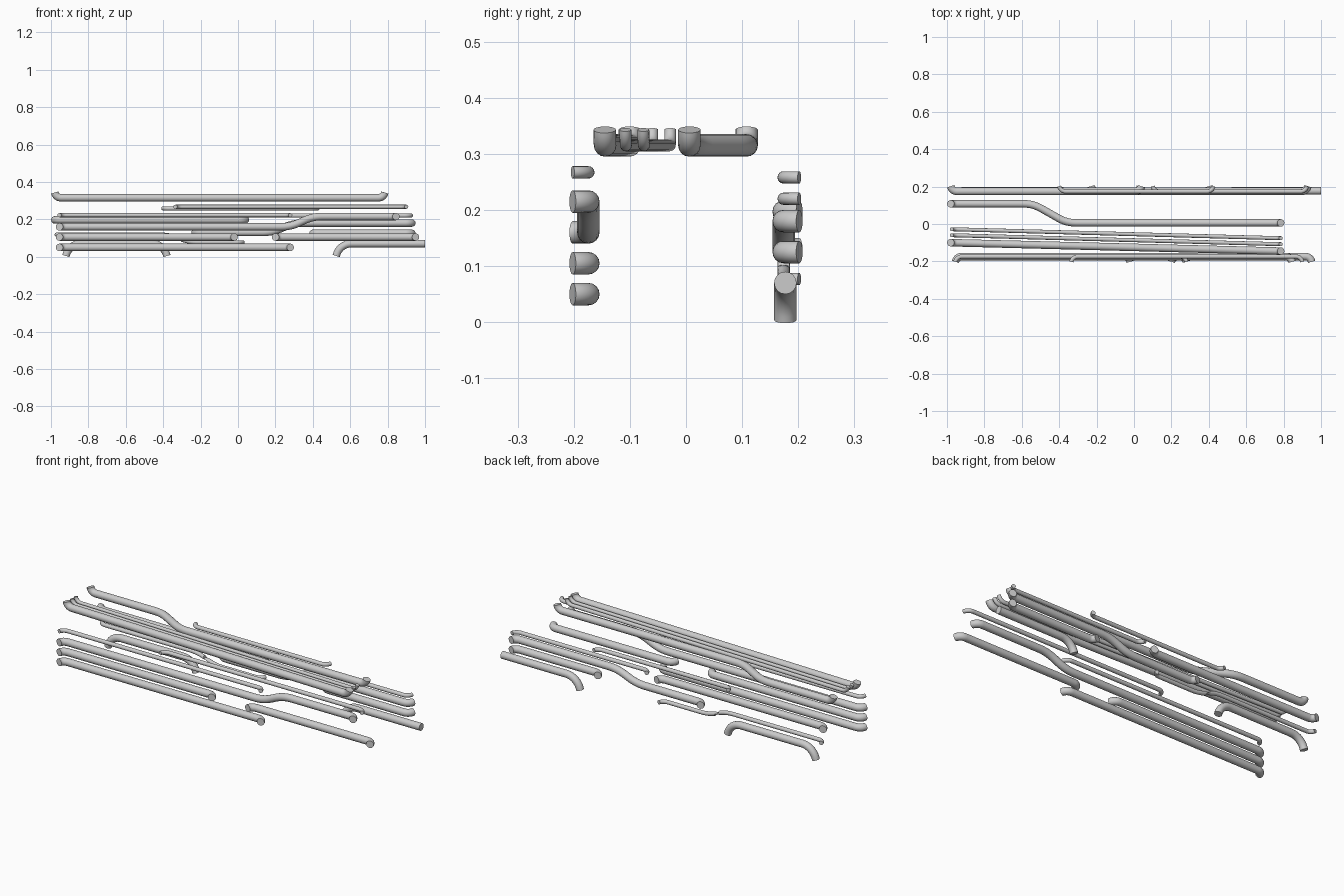
import bpy
import math
from mathutils import Vector

cube = bpy.data.objects.get("Cube")
if cube:
    bpy.data.objects.remove(cube, do_unlink=True)

grey = bpy.data.materials.new("light_grey_metal")
grey.use_nodes = True
GREY = (0.6, 0.6, 0.6, 1)
grey.diffuse_color = GREY
grey.node_tree.nodes["Principled BSDF"].inputs["Base Color"].default_value = GREY

BEND = math.radians(78)
WIDE, THIN = 0.02, 0.011
FRONT, BACK = Vector((0, -1, 0)), Vector((0, 1, 0))
UP, DOWN = Vector((0, 0, 1)), Vector((0, 0, -1))


def elbow(tip, inward, out, drop):
    """Arc from the open tip to the straight run; tip lies on the run's line."""
    r = drop / (1 - math.cos(BEND))
    start = tip + inward * r * math.sin(BEND)
    arc = []
    for i in range(8, -1, -1):
        a = BEND * i / 8
        arc.append(start - inward * r * math.sin(a) + out * r * (1 - math.cos(a)))
    return arc


def rounded(before, corner, after, reach=0.05):
    """Soft bend replacing one corner of the path."""
    a = corner + (before - corner).normalized() * reach
    b = corner + (after - corner).normalized() * reach
    return [a.lerp(corner, t / 6).lerp(corner.lerp(b, t / 6), t / 6) for t in range(7)]


def pipe(name, corners, radius, out, drop=0.028, open_end=False):
    c = [Vector(p) for p in corners]
    path = elbow(c[0], (c[1] - c[0]).normalized(), out, drop)
    for i in range(1, len(c) - 1):
        path += rounded(c[i - 1], c[i], c[i + 1])
    if open_end:
        path.append(c[-1])
    else:
        path += elbow(c[-1], (c[-2] - c[-1]).normalized(), out, drop)[::-1]

    curve = bpy.data.curves.new(name, "CURVE")
    curve.dimensions = "3D"
    curve.bevel_depth = radius
    curve.bevel_resolution = 6
    curve.use_fill_caps = True
    spline = curve.splines.new("POLY")
    spline.points.add(len(path) - 1)
    for point, co in zip(spline.points, path):
        point.co = (*co, 1)
    obj = bpy.data.objects.new(name, curve)
    bpy.context.collection.objects.link(obj)
    curve.materials.append(grey)
    bpy.ops.object.select_all(action="DESELECT")
    obj.select_set(True)
    bpy.context.view_layer.objects.active = obj
    bpy.ops.object.convert(target="MESH")
    bpy.ops.object.shade_smooth_by_angle(angle=math.radians(40))


def wall_pipe(name, y, profile, radius, out, **options):
    pipe(name, [(x, y, z) for x, z in profile], radius, out, **options)


# Front wall pipes, tips turned forward
FY = -0.174
wall_pipe("front_bottom_pipe", FY, [(-0.955, 0.05), (0.28, 0.05)], WIDE, FRONT)
wall_pipe("front_lower_left_pipe", FY, [(-0.955, 0.105), (-0.02, 0.105)], WIDE, FRONT)
wall_pipe("front_lower_right_pipe", FY, [(0.2, 0.105), (0.95, 0.105)], WIDE, FRONT)
wall_pipe("front_stepped_pipe", FY,
          [(-0.955, 0.16), (0.28, 0.16), (0.4, 0.215), (0.845, 0.215)], WIDE, FRONT)
wall_pipe("front_thin_pipe", FY, [(-0.955, 0.222), (0.28, 0.222)], THIN, FRONT)
wall_pipe("front_top_thin_pipe", FY, [(-0.335, 0.267), (0.9, 0.267)], THIN, FRONT)

# Back wall pipes, tips turned backward
BY = 0.174
wall_pipe("back_lower_pipe", BY, [(0.4, 0.125), (0.93, 0.125)], WIDE, BACK)
wall_pipe("back_stepped_pipe", BY,
          [(-0.23, 0.13), (0.18, 0.13), (0.3, 0.18), (0.93, 0.18)], WIDE, BACK)
wall_pipe("back_upper_pipe", BY, [(-0.98, 0.197), (0.04, 0.197)], WIDE, BACK)
wall_pipe("back_thin_pipe", BY, [(0.1, 0.22), (0.925, 0.22)], THIN, BACK)
wall_pipe("back_top_thin_pipe", BY, [(-0.4, 0.258), (0.425, 0.258)], THIN, BACK)
wall_pipe("back_thin_stepped_pipe", BY,
          [(-0.97, 0.118), (-0.36, 0.118), (-0.27, 0.077), (0.025, 0.077)], THIN, BACK)

# Floor pipes, tips turned down
wall_pipe("floor_arch_pipe", 0.177, [(-0.92, 0.07), (-0.38, 0.07)], WIDE, DOWN, drop=0.066)
wall_pipe("floor_outlet_pipe", 0.177, [(0.525, 0.07), (1.0, 0.07)], WIDE, DOWN,
          drop=0.066, open_end=True)

# Ceiling pipes, tips turned up
CZ = 0.315
pipe("ceiling_offset_pipe",
     [(-0.98, 0.108, CZ), (-0.54, 0.108, CZ), (-0.36, 0.006, CZ), (0.785, 0.006, CZ)], WIDE, UP)
pipe("ceiling_slanted_pipe", [(-0.98, -0.1, CZ), (0.785, -0.145, CZ)], WIDE, UP)
for side, y0, y1 in (("inner", -0.028, -0.076), ("outer", -0.06, -0.108)):
    pipe("ceiling_thin_pipe_" + side, [(-0.975, y0, CZ), (0.785, y1, CZ)], 0.0105, UP)
